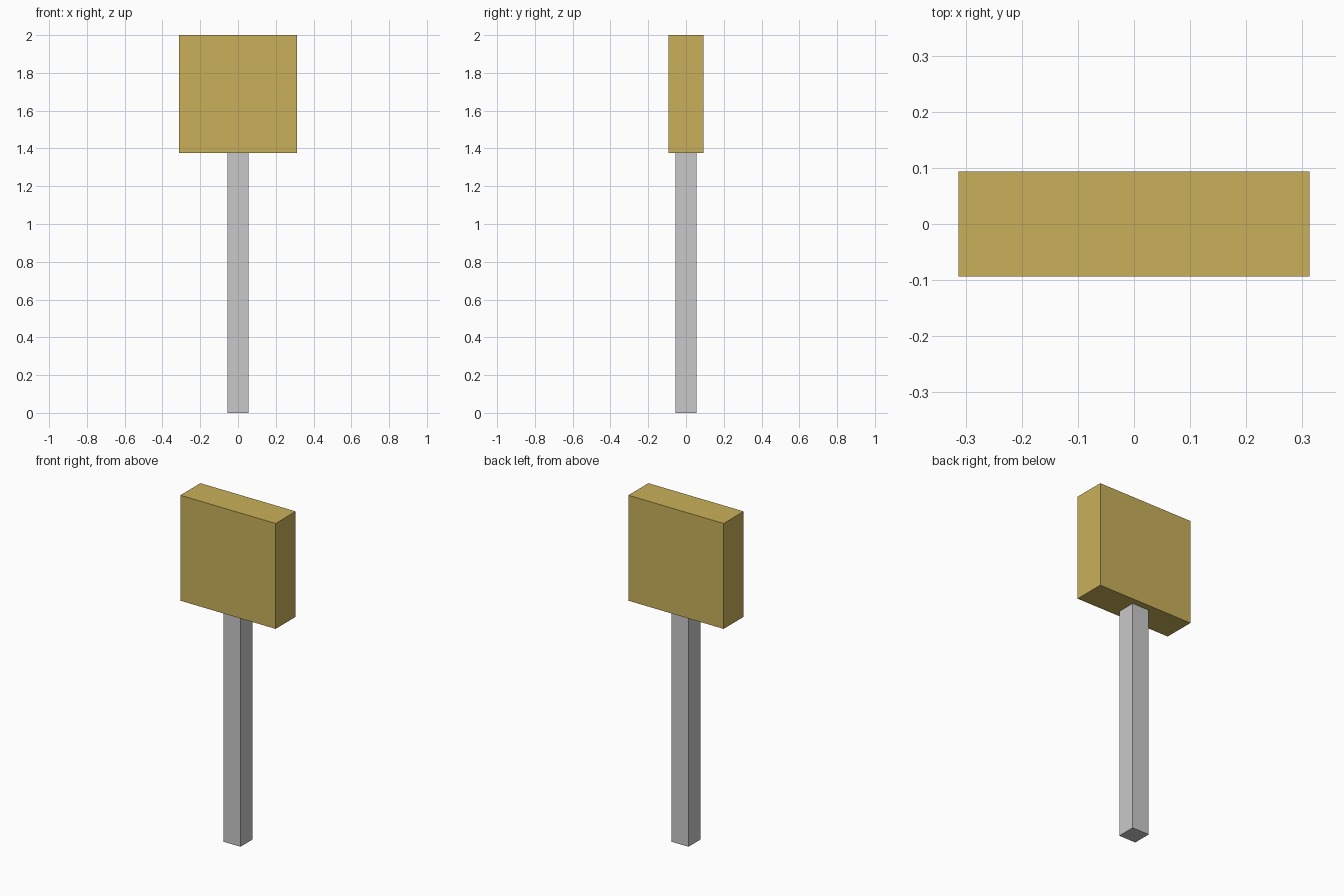
import bpy

if "Cube" in bpy.data.objects:
    bpy.data.objects.remove(bpy.data.objects["Cube"])


def material(name, colour):
    mat = bpy.data.materials.new(name)
    mat.diffuse_color = (*colour, 1.0)
    mat.use_nodes = True
    mat.node_tree.nodes["Principled BSDF"].inputs["Base Color"].default_value = mat.diffuse_color
    return mat


def box(name, size, z_bottom, mat):
    """Box centred on x and y, resting on z_bottom."""
    bpy.ops.mesh.primitive_cube_add(size=1, location=(0, 0, z_bottom + size[2] / 2))
    obj = bpy.context.object
    obj.name = name
    obj.scale = size
    bpy.ops.object.transform_apply(location=False, rotation=False, scale=True)
    obj.data.materials.append(mat)
    return obj


grey = material("light grey", (0.584, 0.584, 0.584))
gold = material("gold", (0.584, 0.434, 0.102))

HEAD_BOTTOM = 1.375

# Square post from the ground to the head
box("post", (0.111, 0.111, HEAD_BOTTOM), 0.0, grey)

# Flat square head on top of the post
box("head", (0.625, 0.1875, 2.0 - HEAD_BOTTOM), HEAD_BOTTOM, gold)
